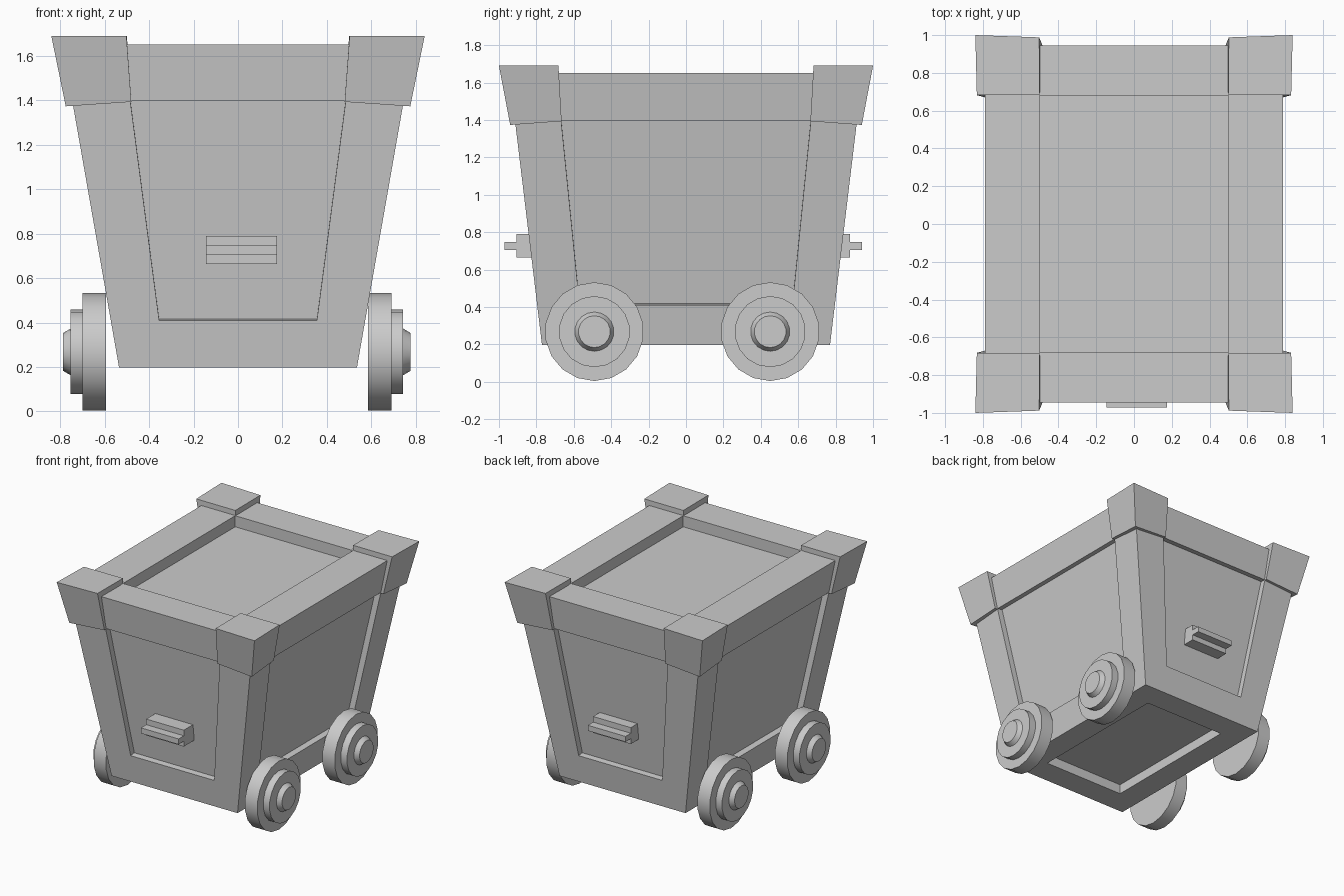
import bpy, bmesh, math
from mathutils import Vector

if "Cube" in bpy.data.objects:
    bpy.data.objects.remove(bpy.data.objects["Cube"])

Z0, Z1 = 0.197, 1.65


def finish(name, bm, smooth=False):
    bmesh.ops.remove_doubles(bm, verts=bm.verts, dist=0.0005)
    bmesh.ops.recalc_face_normals(bm, faces=bm.faces)
    me = bpy.data.meshes.new(name)
    bm.to_mesh(me)
    bm.free()
    ob = bpy.data.objects.new(name, me)
    bpy.context.collection.objects.link(ob)
    if smooth:
        bpy.ops.object.select_all(action='DESELECT')
        ob.select_set(True)
        bpy.context.view_layer.objects.active = ob
        bpy.ops.object.shade_smooth_by_angle(angle=math.radians(30))
    return ob


def tub(a, b, z):
    """Point in the flared tub, a and b run from -1 to 1 across x and y."""
    t = (z - Z0) / (Z1 - Z0)
    return Vector((a * (0.535 + 0.255 * t), b * (0.77 + 0.175 * t), z))


def recessed_face(bm, outer, inner, depth):
    n = (outer[1] - outer[0]).cross(outer[3] - outer[0]).normalized()
    mid = sum(outer, Vector()) / 4 - Vector((0, 0, 0.9))
    if n.dot(mid) < 0:
        n = -n
    floor = [p - n * depth for p in inner]
    rings = [[bm.verts.new(p) for p in ring] for ring in (outer, inner, floor)]
    for r, s in zip(rings, rings[1:]):
        for i in range(4):
            j = (i + 1) % 4
            bm.faces.new((r[i], r[j], s[j], s[i]))
    bm.faces.new(rings[2])


# Flared tub: every side is a frame around a sunken panel
bm = bmesh.new()
LO, HI = 0.41, 1.398
for s in (-1, 1):
    recessed_face(bm,
                  [tub(-1, s, Z0), tub(1, s, Z0), tub(1, s, Z1), tub(-1, s, Z1)],
                  [tub(-.62, s, LO), tub(.62, s, LO), tub(.65, s, HI), tub(-.65, s, HI)], 0.045)
    recessed_face(bm,
                  [tub(s, -1, Z0), tub(s, 1, Z0), tub(s, 1, Z1), tub(s, -1, Z1)],
                  [tub(s, -.715, LO), tub(s, .715, LO), tub(s, .73, HI), tub(s, -.73, HI)], 0.045)
corners = ((-1, -1), (1, -1), (1, 1), (-1, 1))
for z, fx, fy, d in ((Z0, .65, .745, .075), (Z1, .633, .72, .085)):
    recessed_face(bm, [tub(a, b, z) for a, b in corners],
                  [tub(a * fx, b * fy, z) for a, b in corners], d)
finish("cart_tub", bm)

# Corner caps on the rim
for sx, sy in corners:
    bm = bmesh.new()
    low = [(.51, .69, 1.4), (.77, .665, 1.393), (.775, .94, 1.373), (.48, .935, 1.393)]
    top = [(.5, .682, 1.69), (.832, .682, 1.69), (.84, 1.0, 1.69), (.502, .988, 1.69)]
    lv, tv = [[bm.verts.new((x * sx, y * sy, z)) for x, y, z in ring] for ring in (low, top)]
    bm.faces.new(lv)
    bm.faces.new(tv)
    for i in range(4):
        j = (i + 1) % 4
        bm.faces.new((lv[i], lv[j], tv[j], tv[i]))
    finish("corner_cap", bm)

# Stepped handles on both ends
for name, s, out in (("front_handle", -1, 0.907), ("back_handle", 1, 0.877)):
    bm = bmesh.new()
    prof = [(.77, .664), (out, .664), (out, .705), (out + .064, .705),
            (out + .064, .747), (out, .747), (out, .79), (.77, .79)]
    f = bm.faces.new([bm.verts.new((-.145, s * y, z)) for y, z in prof])
    ext = bmesh.ops.extrude_face_region(bm, geom=[f], use_keep_orig=True)
    bmesh.ops.translate(bm, vec=(.32, 0, 0),
                        verts=[v for v in ext["geom"] if isinstance(v, bmesh.types.BMVert)])
    finish(name, bm)

# Stepped wheels with tapered hubs
SIDES = 18
for side, s, x0 in (("left", -1, .595), ("right", 1, .585)):
    for end, y in (("front", -.49), ("back", .45)):
        bm = bmesh.new()
        rings = []
        for dx, r in ((0, .264), (.105, .264), (.105, .19), (.158, .19), (.158, .105), (.192, .085)):
            rings.append([bm.verts.new((s * (x0 + dx),
                                        y + r * math.sin(2 * math.pi * i / SIDES),
                                        .268 - r * math.cos(2 * math.pi * i / SIDES)))
                          for i in range(SIDES)])
        for r, q in zip(rings, rings[1:]):
            for i in range(SIDES):
                j = (i + 1) % SIDES
                bm.faces.new((r[i], r[j], q[j], q[i]))
        bm.faces.new(rings[0])
        bm.faces.new(rings[-1])
        finish(f"{end}_{side}_wheel", bm, smooth=True)
